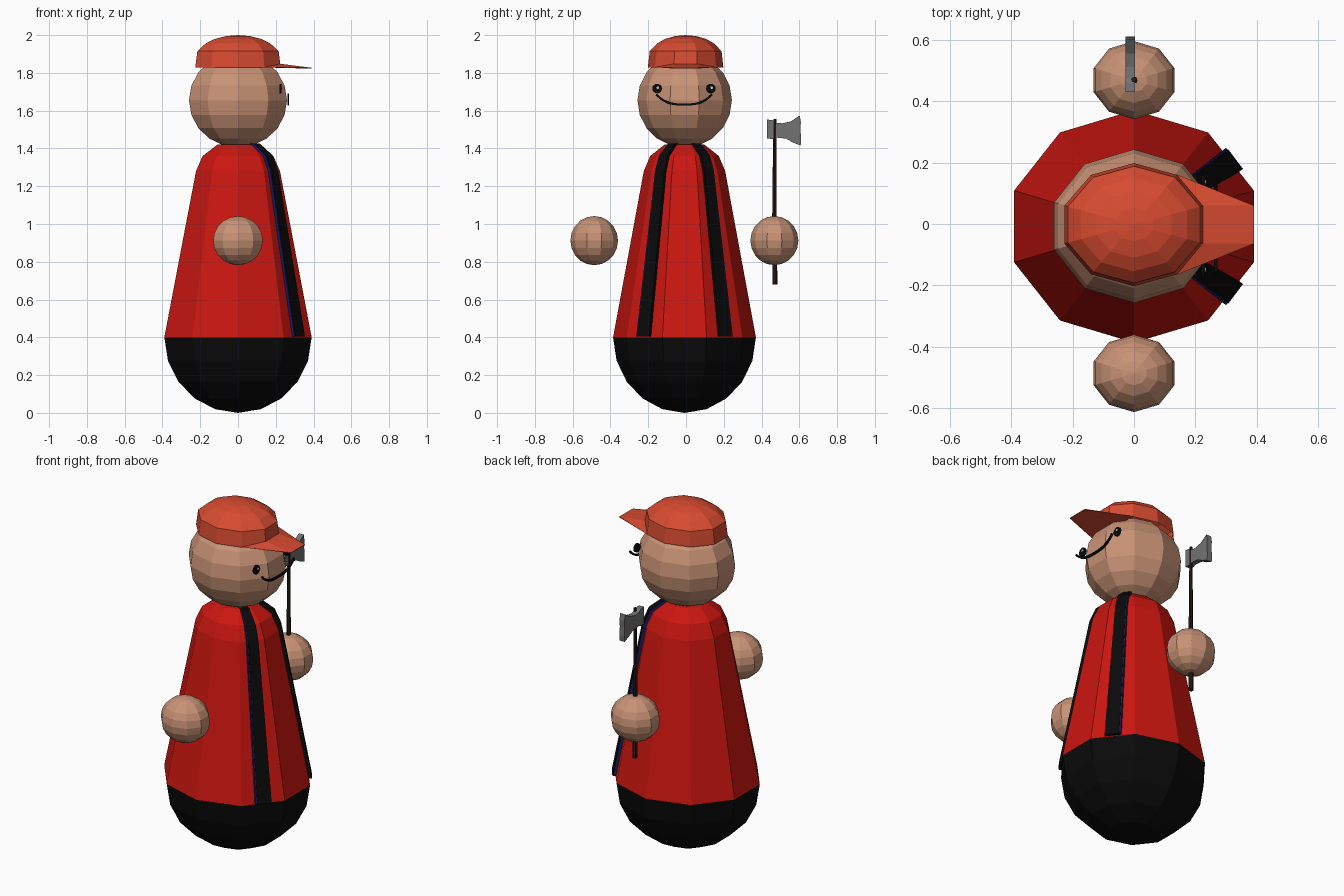
import bpy, bmesh
from math import sin, cos, radians, pi
from mathutils import Vector

if "Cube" in bpy.data.objects:
    bpy.data.objects.remove(bpy.data.objects["Cube"])

N = 10  # sides of every turned part


def material(name, r, g, b):
    m = bpy.data.materials.new(name)
    m.diffuse_color = (r, g, b, 1)
    m.use_nodes = True
    m.node_tree.nodes["Principled BSDF"].inputs["Base Color"].default_value = m.diffuse_color
    return m


RED = material("coat_red", 0.60, 0.008, 0.005)
HAT = material("hat_red", 0.68, 0.07, 0.03)
SKIN = material("skin", 0.58, 0.29, 0.18)
BLACK = material("black", 0.003, 0.003, 0.003)
BLUE = material("trim_blue", 0.01, 0.01, 0.12)
WOOD = material("dark_wood", 0.025, 0.012, 0.009)
STEEL = material("steel", 0.17, 0.17, 0.17)
WHITE = material("white", 0.9, 0.9, 0.9)


def finish(name, bm, mat):
    bmesh.ops.recalc_face_normals(bm, faces=bm.faces)
    me = bpy.data.meshes.new(name)
    bm.to_mesh(me)
    bm.free()
    me.materials.append(mat)
    ob = bpy.data.objects.new(name, me)
    bpy.context.collection.objects.link(ob)
    return ob


def loft(name, rings, mat, cap=True):
    """Skin a list of equal-length rings of points."""
    bm = bmesh.new()
    vs = [[bm.verts.new(p) for p in ring] for ring in rings]
    n = len(vs[0])
    for a, b in zip(vs, vs[1:]):
        for i in range(n):
            j = (i + 1) % n
            bm.faces.new((a[i], a[j], b[j], b[i]))
    if cap:
        bm.faces.new(vs[0])
        bm.faces.new(vs[-1])
    bmesh.ops.remove_doubles(bm, verts=bm.verts, dist=1e-5)
    return finish(name, bm, mat)


def turned(name, profile, rx, ry, cx, cy, mat):
    """Ten-sided turned shape; profile is (radius factor, z)."""
    rings = [[(cx + k * rx * cos(radians(18 + 36 * i)),
               cy + k * ry * sin(radians(18 + 36 * i)), z) for i in range(N)]
             for k, z in profile]
    return loft(name, rings, mat, cap=False)


def ball(name, rx, ry, rz, cx, cy, cz, mat, lo=0, hi=10):
    prof = [(sin(pi * i / 10), cz - rz * cos(pi * i / 10)) for i in range(lo, hi + 1)]
    return turned(name, prof, rx, ry, cx, cy, mat)


def slab(name, outline, axis_x, thickness, mat):
    """Flat (y, z) outline extruded along x."""
    return loft(name, [[(axis_x + s * thickness / 2, y, z) for y, z in outline]
                       for s in (-1, 1)], mat)


# body: rounded black base and tapering coat
CY = -0.008
COAT = [(1, 0.40), (0.57, 1.28), (0.48, 1.36), (0.28, 1.42)]
ball("base", 0.41, 0.378, 0.40, 0, CY, 0.40, BLACK, 0, 5)
turned("coat", COAT + [(0, 1.43)], 0.41, 0.378, 0, CY, RED)

# head and hands
ball("head", 0.273, 0.25, 0.25, 0, -0.007, 1.655, SKIN)
ball("left_hand", 0.138, 0.127, 0.13, 0, 0.468, 0.912, SKIN)
ball("right_hand", 0.138, 0.126, 0.13, 0, -0.486, 0.912, SKIN)

# coat stripes with a thin blue edge, following the facets beside the front
mid, tan = Vector((0.315, 0.21)), Vector((-0.60, 0.80))
out = Vector((0.80, 0.60))


def stripe(name, side, t0, t1, lift, mat):
    rings = []
    for k, z in COAT:
        w = 0.35 + 0.65 * k
        z += 0.005
        ring = []
        for t, o in ((t0, -0.012), (t1, -0.012), (t1, lift), (t0, lift)):
            p = mid * k + tan * t * w + out * o
            ring.append((p.x, CY + side * p.y, z))
        rings.append(ring)
    loft(name, rings, mat)


for label, side in (("left", 1), ("right", -1)):
    stripe(label + "_stripe", side, -0.042, 0.038, 0.018, BLACK)
    stripe(label + "_stripe_trim", side, 0.036, 0.046, 0.015, BLUE)

# cap: sloped band, shallow dome and wedge-shaped peak
turned("cap", [(1, 1.828), (0.95, 1.915), (0.76, 1.955), (0.54, 1.98),
               (0.27, 1.995), (0, 2.0)], 0.238, 0.2, 0, -0.002, HAT)
bm = bmesh.new()
for s in (-1, 1):
    for x, y, z in ((0.14, 0.163, 1.83), (0.225, 0.062, 1.848),
                    (0.225, 0.062, 1.826), (0.39, 0.062, 1.823), (0.39, 0.062, 1.827)):
        bm.verts.new((x, s * y - 0.002, z))
bmesh.ops.convex_hull(bm, input=bm.verts)
finish("cap_peak", bm, HAT)


# face: eyes with highlights and a flat smiling mouth
def disc(cy, cz, r, n=16):
    return [(cy + r * cos(2 * pi * i / n), cz + r * sin(2 * pi * i / n)) for i in range(n)]


for label, y in (("left", 0.132), ("right", -0.153)):
    slab(label + "_eye", disc(y, 1.717, 0.025), 0.225, 0.012, BLACK)
    slab(label + "_eye_highlight", disc(y + 0.004, 1.722, 0.007), 0.230, 0.008, WHITE)
ts = [i / 8 for i in range(-8, 9)]
top = [(-0.01 + 0.145 * t, 1.638 + 0.053 * abs(t) ** 3) for t in ts]
low = [(-0.01 + 0.151 * t, 1.627 + 0.055 * abs(t) ** 3) for t in ts]
slab("mouth", top + low[::-1], 0.266, 0.01, BLACK)

# axe: tapered handle through the left hand and flared blade
loft("axe_handle", [[(r * cos(pi * i / 4), y + r * sin(pi * i / 4), z) for i in range(8)]
                    for r, y, z in ((0.013, 0.471, 0.68), (0.012, 0.468, 1.0),
                                    (0.008, 0.470, 1.555))], WOOD)
slab("axe_head", [(0.429, 1.553), (0.458, 1.55), (0.475, 1.536), (0.51, 1.533),
                  (0.555, 1.543), (0.602, 1.574), (0.608, 1.54), (0.606, 1.495),
                  (0.61, 1.45), (0.607, 1.415), (0.565, 1.432), (0.53, 1.452),
                  (0.475, 1.458), (0.458, 1.45), (0.429, 1.453)], -0.012, 0.032, STEEL)
